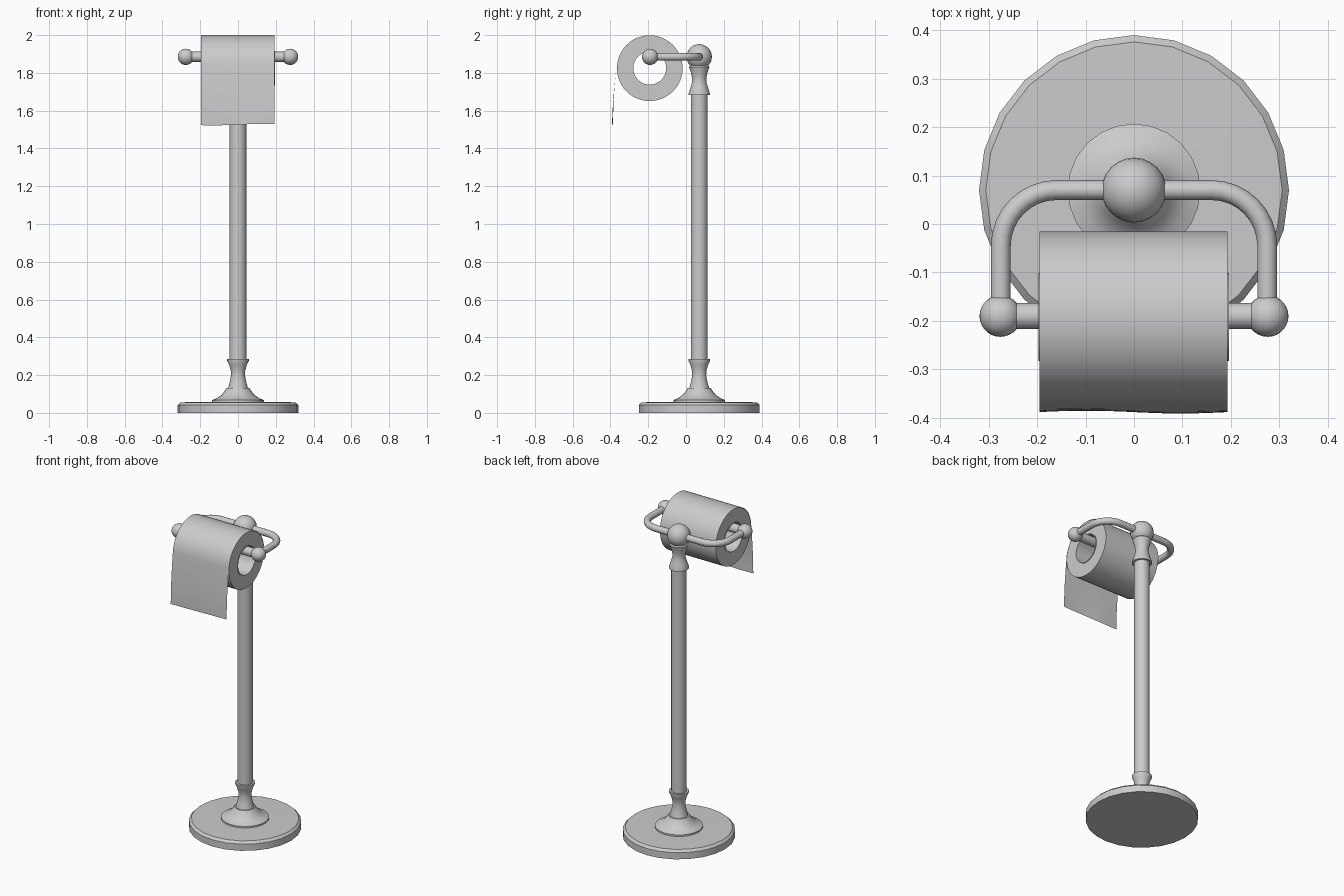
import bpy, bmesh, math
from mathutils import Matrix, Vector

if "Cube" in bpy.data.objects:
    bpy.data.objects.remove(bpy.data.objects["Cube"])

AXIS_Y = 0.07            # stand centre line
ROD_Y, ROD_Z = -0.19, 1.885
ROLL_Y, ROLL_Z, ROLL_R = -0.192, 1.825, 0.174
ALONG_X = Matrix.Rotation(math.radians(90), 4, 'Y')


def finish(name, bm, angle=35, fix=True):
    if fix:
        bmesh.ops.remove_doubles(bm, verts=bm.verts, dist=1e-5)
        bmesh.ops.recalc_face_normals(bm, faces=bm.faces)
    me = bpy.data.meshes.new(name)
    bm.to_mesh(me)
    bm.free()
    ob = bpy.data.objects.new(name, me)
    bpy.context.collection.objects.link(ob)
    smooth(ob, angle)
    return ob


def smooth(ob, angle=35):
    bpy.ops.object.select_all(action='DESELECT')
    ob.select_set(True)
    bpy.context.view_layer.objects.active = ob
    bpy.ops.object.shade_smooth_by_angle(angle=math.radians(angle))


def lathe(name, profile, loc, sides=24, rot=Matrix(), closed=False):
    """Spin (radius, height) points around z, then place the result."""
    bm = bmesh.new()
    vs = [bm.verts.new((r, 0, z)) for r, z in profile]
    pairs = list(zip(vs, vs[1:])) + ([(vs[-1], vs[0])] if closed else [])
    edges = [bm.edges.new(p) for p in pairs]
    bmesh.ops.spin(bm, geom=vs + edges, cent=(0, 0, 0), axis=(0, 0, 1),
                   angle=math.tau, steps=sides)
    bm.transform(Matrix.Translation(loc) @ rot)
    return finish(name, bm)


def ball(name, loc, radius, rot=Matrix()):
    bm = bmesh.new()
    bmesh.ops.create_uvsphere(bm, u_segments=24, v_segments=14, radius=radius)
    bm.transform(Matrix.Translation(loc) @ rot)
    return finish(name, bm)


# Stand: weighted base, flange, lower collar, pole, upper collar, ball
stand = (0, AXIS_Y, 0)
lathe("base", [(0, 0), (0.32, 0), (0.32, 0.042), (0.306, 0.056), (0, 0.06)], stand)
lathe("base_flange", [(0.137, 0.055), (0.137, 0.068), (0.112, 0.078), (0.09, 0.093),
                      (0.074, 0.111), (0.06, 0.132), (0, 0.132)], stand)
lathe("lower_collar", [(0, 0.13), (0.053, 0.13), (0.043, 0.165), (0.037, 0.2), (0.038, 0.222),
                       (0.046, 0.252), (0.057, 0.276), (0.057, 0.285), (0, 0.285)], stand)
lathe("pole", [(0, 0.28), (0.044, 0.28), (0.044, 1.69), (0, 1.69)], stand)
lathe("upper_collar", [(0, 1.682), (0.057, 1.682), (0.057, 1.69), (0.046, 1.722), (0.038, 1.752),
                       (0.038, 1.774), (0.045, 1.805), (0.054, 1.832), (0.045, 1.84),
                       (0, 1.84)], stand)
ball("top_ball", (0, AXIS_Y, ROD_Z), 0.067)

# Curved arms with ball ends, one each side
for side, s in (("left", -1), ("right", 1)):
    bend = 0.115
    path = [(0, AXIS_Y)]
    for i in range(9):
        a = math.radians(90 - i * 90 / 8)
        path.append((0.16 + bend * math.cos(a), AXIS_Y - bend + bend * math.sin(a)))
    path.append((0.275, ROD_Y))
    cu = bpy.data.curves.new(side + "_arm", 'CURVE')
    cu.dimensions = '3D'
    cu.bevel_depth = 0.0205
    cu.bevel_resolution = 4
    sp = cu.splines.new('POLY')
    sp.points.add(len(path) - 1)
    for p, (x, y) in zip(sp.points, path):
        p.co = (s * x, y, ROD_Z, 1)
    arm = bpy.data.objects.new(side + "_arm", cu)
    bpy.context.collection.objects.link(arm)
    bpy.ops.object.select_all(action='DESELECT')
    arm.select_set(True)
    bpy.context.view_layer.objects.active = arm
    bpy.ops.object.convert(target='MESH')
    smooth(bpy.context.object)
    ball(side + "_end_ball", (s * 0.276, ROD_Y, ROD_Z), 0.043, ALONG_X)

# Roller rod between the ball ends
lathe("roller_rod", [(0, -0.265), (0.027, -0.265), (0.027, 0.265), (0, 0.265)],
      (0, ROD_Y, ROD_Z), rot=ALONG_X)

# Paper roll and the slightly longer cardboard core inside it
lathe("paper_roll", [(0.09, -0.194), (ROLL_R, -0.194), (ROLL_R, 0.193), (0.09, 0.193)],
      (0, ROLL_Y * 1.0, ROLL_Z), 48, ALONG_X, True)
lathe("cardboard_core", [(0.087, -0.197), (0.091, -0.197), (0.091, 0.196), (0.087, 0.196)],
      (0, ROLL_Y, ROLL_Z), 48, ALONG_X, True)

# Loose sheet: follows the roll from the back over the top, then hangs in front
bm = bmesh.new()
R = ROLL_R + 0.002
profile = [(ROLL_Y + R * math.cos(math.radians(a)), ROLL_Z + R * math.sin(math.radians(a)))
           for a in range(0, 176, 7)]
y0, z0 = profile[-1]
wrapped = len(profile)
for i in range(1, 9):
    t = i / 8
    profile.append((y0 - 0.021 * math.sin(t * math.pi / 2), z0 + (1.526 - z0) * t))
cols = 12
rows = []
for k, (y, z) in enumerate(profile):
    t = max(0, (k - wrapped + 1) / 8)
    row = []
    for c in range(cols + 1):
        u = c / cols
        wave = t * t * math.sin(u * math.tau)
        row.append(bm.verts.new((-0.195 + 0.388 * u, y + 0.003 * wave,
                                 z + 0.003 * t * (2 * u - 1) - 0.002 * wave)))
    rows.append(row)
for a, b in zip(rows, rows[1:]):
    for c in range(cols):
        bm.faces.new((a[c], b[c], b[c + 1], a[c + 1]))
for f in bm.faces:
    f.normal_update()
finish("loose_sheet", bm, fix=False)
